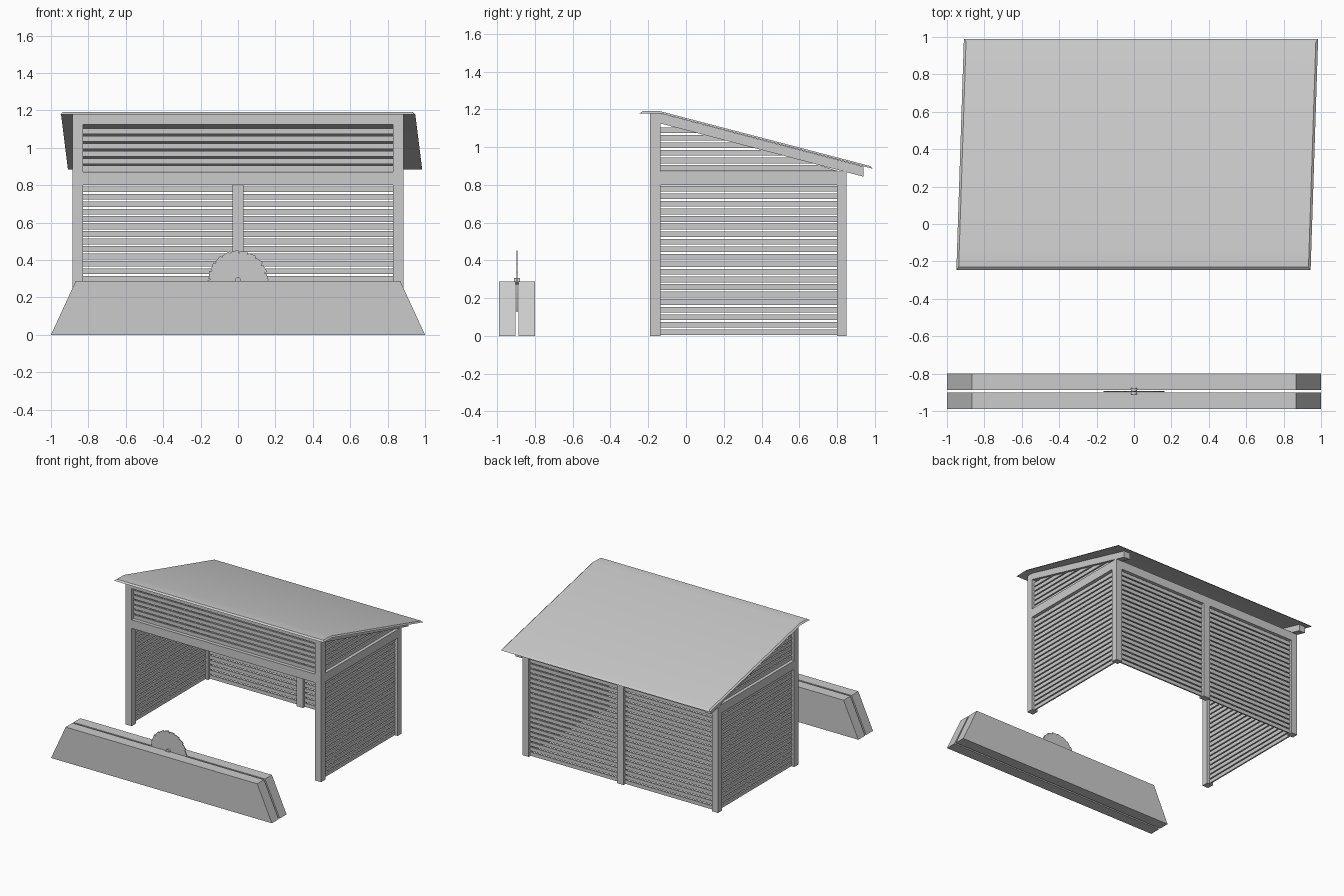
import bpy
import bmesh
import math

cube = bpy.data.objects.get("Cube")
if cube:
    bpy.data.objects.remove(cube, do_unlink=True)

grey = bpy.data.materials.new("plain grey")
grey.use_nodes = True
colour = (0.6, 0.6, 0.6, 1)
grey.diffuse_color = colour
grey.node_tree.nodes["Principled BSDF"].inputs["Base Color"].default_value = colour


def finish(name, bm):
    bmesh.ops.recalc_face_normals(bm, faces=bm.faces)
    mesh = bpy.data.meshes.new(name)
    bm.to_mesh(mesh)
    bm.free()
    mesh.materials.append(grey)
    obj = bpy.data.objects.new(name, mesh)
    bpy.context.collection.objects.link(obj)
    return obj


def loft(bm, ring_a, ring_b):
    """Closed solid between two matching rings of points."""
    a = [bm.verts.new(p) for p in ring_a]
    b = [bm.verts.new(p) for p in ring_b]
    bm.faces.new(a)
    bm.faces.new(b[::-1])
    for i in range(len(a)):
        j = (i + 1) % len(a)
        bm.faces.new((a[i], b[i], b[j], a[j]))


def add_box(bm, x, y, z):
    ring = [(x[0], y[0]), (x[1], y[0]), (x[1], y[1]), (x[0], y[1])]
    loft(bm, [(*p, z[0]) for p in ring], [(*p, z[1]) for p in ring])


def box(name, x, y, z):
    bm = bmesh.new()
    add_box(bm, x, y, z)
    return finish(name, bm)


def prism_x(bm, x, profile):
    """Extrude a (y, z) profile along x."""
    loft(bm, [(x[0], *p) for p in profile], [(x[1], *p) for p in profile])


# Main dimensions
OUT, IN = 0.885, 0.83
FRONT, FRONT_IN, BACK_IN, BACK = -0.19, -0.135, 0.80, 0.85
RAIL, RAIL_TOP, TOP = 0.80, 0.87, 1.178
PITCH, SLAT, THIN = 0.04, 0.03, 0.006
SLOPE = -0.262


def under_rafter(y):
    return 1.125 + SLOPE * (y - FRONT_IN)


def slat_heights(low, high):
    z = low + 0.004
    while z + SLAT <= high:
        yield z, z + SLAT
        z += PITCH


# Posts, side rails, rafters and side slats
for side, s in (("right", -1), ("left", 1)):
    xs = sorted((s * IN, s * OUT))
    mid = s * (IN + OUT) / 2
    thin = (mid - THIN, mid + THIN)
    box(side + "_front_post", xs, (FRONT, FRONT_IN), (0, TOP))
    box(side + "_back_post", xs, (BACK_IN, BACK), (0, RAIL_TOP))
    box(side + "_rail", xs, (FRONT_IN, BACK_IN), (RAIL, RAIL_TOP))

    bm = bmesh.new()
    ends = (FRONT_IN, 0.94)
    prism_x(bm, xs, [(y, under_rafter(y)) for y in ends]
            + [(y, under_rafter(y) + 0.053) for y in ends[::-1]])
    finish(side + "_rafter", bm)

    bm = bmesh.new()
    for z in slat_heights(0, RAIL):
        add_box(bm, thin, (FRONT_IN, BACK_IN), z)
    finish(side + "_wall_slats", bm)

    # Gable slats are cut along the rafter
    bm = bmesh.new()
    for low, high in slat_heights(RAIL_TOP, 1.115):
        cut = [min(BACK_IN, FRONT_IN + (z - 1.125) / SLOPE) for z in (low, high)]
        prism_x(bm, thin, [(FRONT_IN, low), (cut[0], low),
                           (cut[1], high), (FRONT_IN, high)])
    finish(side + "_gable_slats", bm)

# Front beams with the slatted panel between them
box("front_rail", (-IN, IN), (FRONT, FRONT_IN), (RAIL, RAIL_TOP))
box("front_top_beam", (-IN, IN), (FRONT, FRONT_IN), (1.125, TOP))
bm = bmesh.new()
mid = (FRONT + FRONT_IN) / 2
for z in slat_heights(RAIL_TOP, 1.125):
    add_box(bm, (-IN, IN), (mid - THIN, mid + THIN), z)
finish("front_panel_slats", bm)

# Back wall
box("back_rail", (-IN, IN), (BACK_IN, BACK), (RAIL, RAIL_TOP))
box("back_middle_post", (-0.03, 0.03), (BACK_IN, BACK), (0, RAIL))
bm = bmesh.new()
mid = (BACK_IN + BACK) / 2
for z in slat_heights(0, RAIL):
    add_box(bm, (-IN, IN), (mid - THIN, mid + THIN), z)
finish("back_wall_slats", bm)

# Thin roof sheet, slightly skewed, with a chamfered rim
bm = bmesh.new()
bottom = [(-0.245, 1.179), (-0.138, 1.179), (0.99, 0.885)]
top = [(-0.23, 1.19), (-0.138, 1.19), (0.977, 0.899)]


def roof_row(profile, half):
    return [[bm.verts.new((s * half + 0.0325 * (y + 0.24) - 0.0025, y, z))
             for y, z in profile] for s in (-1, 1)]


lower, upper = roof_row(bottom, 0.947), roof_row(top, 0.935)
for sheet in (lower, upper):
    for i in range(2):
        bm.faces.new((sheet[0][i], sheet[1][i], sheet[1][i + 1], sheet[0][i + 1]))
for s in range(2):
    for i in range(2):
        bm.faces.new((lower[s][i], lower[s][i + 1], upper[s][i + 1], upper[s][i]))
for i in (0, 2):
    bm.faces.new((lower[0][i], lower[1][i], upper[1][i], upper[0][i]))
roof = finish("roof", bm)

# Pair of tapered boards with a slot between them
outline = [(-1, 0), (1, 0), (0.867, 0.288), (-0.867, 0.288)]
for name, y0, y1 in (("front_board", -0.99, -0.902), ("back_board", -0.888, -0.80)):
    bm = bmesh.new()
    loft(bm, [(x, y0, z) for x, z in outline], [(x, y1, z) for x, z in outline])
    finish(name, bm)

# Toothed saw blade and its hub
TEETH, CY, CZ = 20, -0.895, 0.29
rim = []
for i in range(TEETH):
    for part, radius in ((0, 0.163), (0.8, 0.157), (0.85, 0.148)):
        a = 2 * math.pi * (i + part) / TEETH
        rim.append((radius * math.cos(a), CZ + radius * math.sin(a)))
bm = bmesh.new()
loft(bm, [(x, CY - 0.003, z) for x, z in rim], [(x, CY + 0.003, z) for x, z in rim])
finish("saw_blade", bm)

bm = bmesh.new()
hub = [(0.017 * math.cos(i * math.pi / 6), CZ + 0.017 * math.sin(i * math.pi / 6))
       for i in range(12)]
loft(bm, [(x, CY - 0.017, z) for x, z in hub], [(x, CY + 0.017, z) for x, z in hub])
finish("blade_hub", bm)

# Soften the roof fold
bpy.ops.object.select_all(action="DESELECT")
roof.select_set(True)
bpy.context.view_layer.objects.active = roof
bpy.ops.object.shade_smooth_by_angle(angle=math.radians(30))
